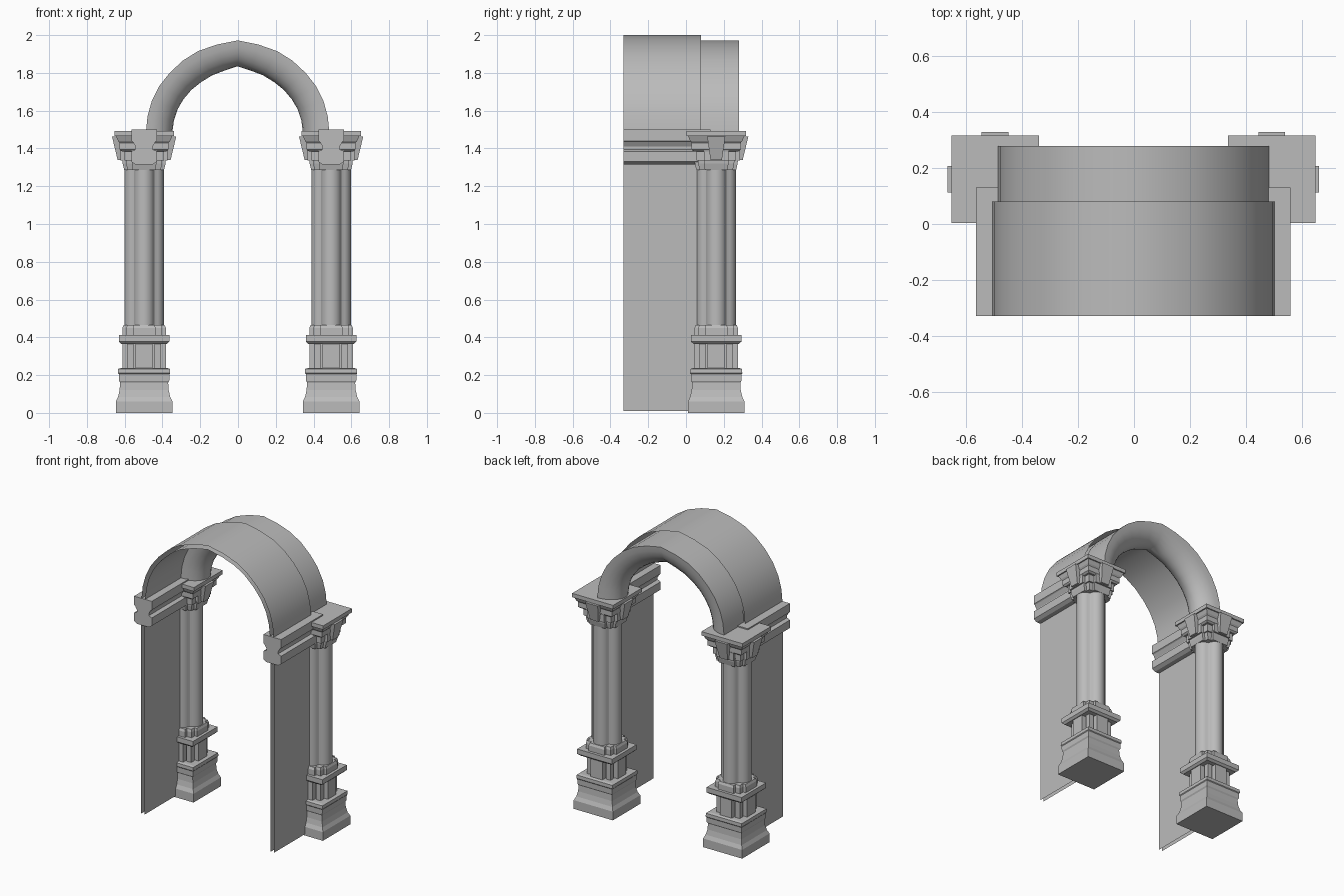
import bpy, bmesh, math

cube = bpy.data.objects.get("Cube")
if cube:
    bpy.data.objects.remove(cube, do_unlink=True)

stone = bpy.data.materials.new("grey stone")
stone.use_nodes = True
GREY = (0.5, 0.5, 0.5, 1)
stone.diffuse_color = GREY
stone.node_tree.nodes["Principled BSDF"].inputs["Base Color"].default_value = GREY

PIER_X, PIER_Y = 0.495, 0.16
BACK, VAULT_END, SHIFT = -0.33, 0.08, -0.002


def loft(name, rings, caps=True, loop=True, smooth=0):
    """Skin a list of equally long rings of points."""
    bm = bmesh.new()
    rows = [[bm.verts.new(p) for p in ring] for ring in rings]
    n = len(rows[0])
    for a, b in zip(rows, rows[1:]):
        for i in range(n if loop else n - 1):
            j = (i + 1) % n
            bm.faces.new((a[i], a[j], b[j], b[i]))
    if caps:
        bm.faces.new(rows[0])
        bm.faces.new(rows[-1])
    bmesh.ops.recalc_face_normals(bm, faces=bm.faces)
    mesh = bpy.data.meshes.new(name)
    bm.to_mesh(mesh)
    bm.free()
    mesh.materials.append(stone)
    ob = bpy.data.objects.new(name, mesh)
    ob.location.x = SHIFT
    bpy.context.collection.objects.link(ob)
    if smooth:
        bpy.ops.object.select_all(action='DESELECT')
        ob.select_set(True)
        bpy.context.view_layer.objects.active = ob
        bpy.ops.object.shade_smooth_by_angle(angle=math.radians(smooth))
    return ob


def turned(quarter):
    """Repeat one quarter of an outline around the centre."""
    pts = []
    for k in range(4):
        c, s = round(math.cos(k * math.pi / 2)), round(math.sin(k * math.pi / 2))
        pts += [(c * x - s * y, s * x + c * y) for x, y in quarter]
    return pts


SQUARE = turned([(1, 1)])


def cross(reach, arm, corner):
    """Square of half-width corner with an arm projecting from each side."""
    return turned([(reach, -arm), (reach, arm), (corner, arm),
                   (corner, corner), (arm, corner)])


def stack(name, side, outline, levels, smooth=0):
    """Extrude an outline upward through (scale, height) levels."""
    rings = [[(side * PIER_X + x * s, PIER_Y + y * s, z) for x, y in outline]
             for s, z in levels]
    return loft(name, rings, smooth=smooth)


# Four half-round lobes meeting in grooves
lobe = []
for i in range(10):
    a = math.radians(-85 + 170 * i / 9)
    lobe.append((0.05 + 0.055 * math.cos(a), 0.055 * math.sin(a)))
QUATREFOIL = turned(lobe)

# Pedestal die: middle pilasters and corner posts split by grooves
DIE = turned([(0.115, -0.045), (0.115, 0.045), (0.07, 0.045), (0.07, 0.055),
              (0.09, 0.055), (0.09, 0.09), (0.055, 0.09), (0.055, 0.07),
              (0.045, 0.07)])

for side, label in ((1, "left"), (-1, "right")):
    # Pedestal
    stack(label + "_plinth", side, SQUARE,
          [(0.15, 0), (0.15, 0.06), (0.138, 0.085), (0.13, 0.12), (0.127, 0.165)])
    stack(label + "_plinth_roll", side, SQUARE,
          [(0.127, 0.16), (0.133, 0.17), (0.134, 0.205), (0.138, 0.21),
           (0.137, 0.233), (0.12, 0.238)])
    stack(label + "_pedestal_die", side, DIE, [(1, 0.23), (1, 0.375)])
    stack(label + "_pedestal_slab", side, SQUARE,
          [(0.12, 0.365), (0.134, 0.378), (0.134, 0.412)])
    stack(label + "_shaft_base", side, cross(0.115, 0.06, 0.095),
          [(1, 0.405), (1, 0.45), (0.94, 0.466)])

    # Shaft
    stack(label + "_shaft", side, QUATREFOIL, [(1, 0.46), (1, 1.3)], smooth=35)

    # Capital
    stack(label + "_capital_neck", side, cross(0.105, 0.06, 0.088),
          [(1, 1.285), (1.08, 1.32), (1.1, 1.35)])
    stack(label + "_capital_bell", side, cross(0.125, 0.065, 0.105),
          [(1, 1.335), (1, 1.385), (1.04, 1.4)])
    stack(label + "_capital_band", side, SQUARE,
          [(0.118, 1.385), (0.13, 1.395), (0.13, 1.43), (0.138, 1.44), (0.15, 1.468)])
    stack(label + "_abacus", side, SQUARE, [(0.157, 1.465), (0.157, 1.492)])

    # Tapered bracket on each capital face
    for k in range(4):
        c, s = round(math.cos(k * math.pi / 2)), round(math.sin(k * math.pi / 2))
        rings = []
        for inner, outer, half, z in ((0.09, 0.14, 0.03, 1.338),
                                      (0.09, 0.17, 0.048, 1.463),
                                      (0.09, 0.17, 0.048, 1.49)):
            box = [(inner, -half), (outer, -half), (outer, half), (inner, half)]
            rings.append([(side * PIER_X + c * x - s * y, PIER_Y + s * x + c * y, z)
                          for x, y in box])
        top = rings if k % 2 == 0 else rings[:2]
        loft(f"{label}_capital_bracket_{k + 1}", rings[:2], smooth=0)

    # Impost moulding carrying the vault
    half = [(0.045, 1.315), (0.068, 1.33), (0.068, 1.385), (0.045, 1.395),
            (0.045, 1.41), (0.06, 1.435), (0.068, 1.44), (0.068, 1.5)]
    section = half + [(-x, z) for x, z in reversed(half)]
    loft(label + "_impost_moulding",
         [[(side * PIER_X + x, y, z) for x, z in section] for y in (BACK, 0.13)])

    # Thin wall sheets under the moulding
    for part, off in (("outer", 0.013), ("inner", -0.013)):
        x = side * (PIER_X + off)
        loft(f"{label}_{part}_wall",
             [[(x, y, 0.01), (x, y, 1.32)] for y in (BACK, VAULT_END)],
             caps=False, loop=False)

# Pointed arch curve: outer and inner (x, height above the spring)
outer = [(0.485, 0), (0.477, 0.08), (0.455, 0.16), (0.415, 0.24), (0.36, 0.31),
         (0.29, 0.375), (0.21, 0.425), (0.11, 0.46), (0, 0.482)]
inner = [(0.345, 0), (0.337, 0.06), (0.318, 0.117), (0.287, 0.17), (0.245, 0.22),
         (0.195, 0.26), (0.135, 0.297), (0.07, 0.322), (0, 0.345)]


def mirrored(half):
    return half + [(-x, z) for x, z in reversed(half[:-1])]


# Arch rib: flat on top, half-round below
rib = []
for (ox, oz), (ix, iz) in zip(mirrored(outer), mirrored(inner)):
    ring = []
    for i in range(13):
        a = math.pi * i / 12
        t = math.sin(a)
        ring.append((ox + (ix - ox) * t, PIER_Y + 0.01 + 0.11 * math.cos(a),
                     1.49 + oz + (iz - oz) * t))
    rib.append(ring)
loft("arch_rib", rib, smooth=32)

# Barrel vault made of two thin sheets
for name, k in (("vault_outer_sheet", 1.042), ("vault_inner_sheet", 0.985)):
    path = [(x * k, 1.5 + z * k * 0.996) for x, z in mirrored(outer)]
    loft(name, [[(x, y, z) for x, z in path] for y in (BACK, VAULT_END)],
         caps=False, loop=False, smooth=32)
